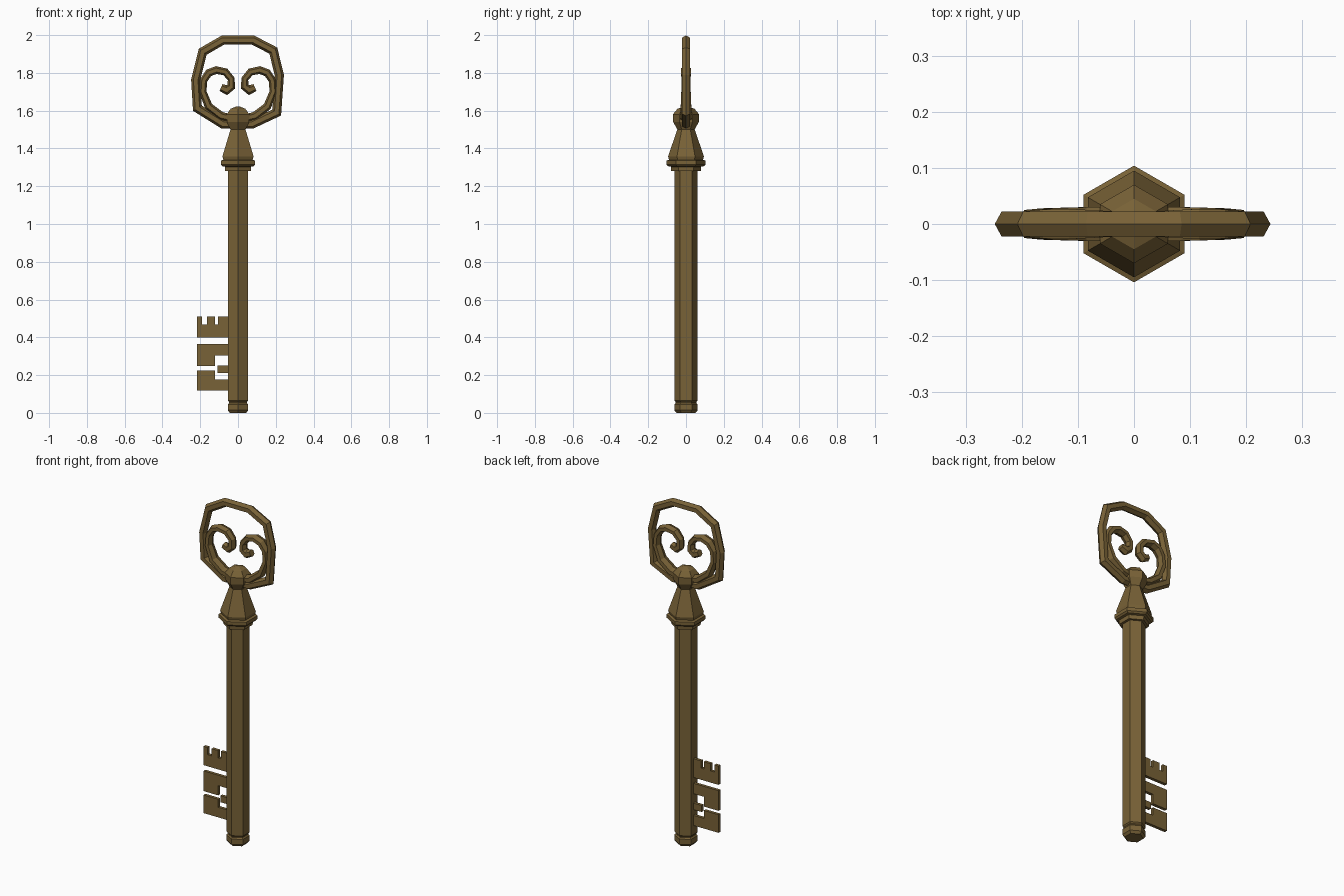
import bpy, bmesh, math
from mathutils import Vector

if "Cube" in bpy.data.objects:
    bpy.data.objects.remove(bpy.data.objects["Cube"])

bronze = bpy.data.materials.new("aged_bronze")
bronze.diffuse_color = (0.19, 0.122, 0.038, 1)
bronze.use_nodes = True
bronze.node_tree.nodes["Principled BSDF"].inputs["Base Color"].default_value = bronze.diffuse_color


def finish(name, bm):
    bmesh.ops.recalc_face_normals(bm, faces=bm.faces)
    me = bpy.data.meshes.new(name)
    bm.to_mesh(me)
    bm.free()
    me.materials.append(bronze)
    ob = bpy.data.objects.new(name, me)
    bpy.context.collection.objects.link(ob)
    return ob


def skin(bm, rings, closed=False):
    # Joins successive vertex rings with quads, capping open ends
    n = len(rings[0])
    pairs = list(zip(rings, rings[1:]))
    if closed:
        pairs.append((rings[-1], rings[0]))
    else:
        bm.faces.new(rings[0])
        bm.faces.new(rings[-1])
    for a, b in pairs:
        for i in range(n):
            j = (i + 1) % n
            bm.faces.new((a[i], a[j], b[j], b[i]))


def hex_turned(name, profile):
    # Six-sided turning with corners facing front and back
    bm = bmesh.new()
    ang = [math.radians(90 + 60 * k) for k in range(6)]
    skin(bm, [[bm.verts.new((r * math.cos(a), r * math.sin(a), z)) for a in ang]
              for r, z in profile])
    return finish(name, bm)


def hex_sweep(name, path, closed=False, side=1):
    # Path points are (x, z, in-plane radius, depth radius), with mitred joints
    bm = bmesh.new()
    rings, n = [], len(path)
    pts = [Vector((side * p[0], p[1])) for p in path]
    for i, p in enumerate(pts):
        before = pts[i - 1] if closed or i else None
        after = pts[(i + 1) % n] if closed or i < n - 1 else None
        d1 = (p - before).normalized() if before else (after - p).normalized()
        d2 = (after - p).normalized() if after else d1
        t = (d1 + d2).normalized()
        nor = Vector((-t.y, t.x)) / max(t.dot(d1), 0.7)
        rx, ry = path[i][2:]
        rings.append([bm.verts.new((p.x + nor.x * rx * math.cos(a),
                                    ry * math.sin(a) / 0.866,
                                    p.y + nor.y * rx * math.cos(a)))
                      for a in [math.radians(60 * k) for k in range(6)]])
    skin(bm, rings, closed)
    return finish(name, bm)


def plate(name, outline, half=0.009):
    bm = bmesh.new()
    f = bm.faces.new([bm.verts.new((x, -half, z)) for x, z in outline])
    ext = bmesh.ops.extrude_face_region(bm, geom=[f])
    bmesh.ops.translate(bm, vec=(0, 2 * half, 0),
                        verts=[v for v in ext["geom"] if isinstance(v, bmesh.types.BMVert)])
    return finish(name, bm)


# Shaft with grooved tip
hex_turned("shaft", [(0.05, 0), (0.062, 0.014), (0.062, 0.045), (0.055, 0.052),
                     (0.055, 0.058), (0.062, 0.065), (0.062, 1.285)])

# Stepped collar, tapered neck and knob
hex_turned("collar_neck", [(0.078, 1.28), (0.08, 1.303), (0.095, 1.306), (0.104, 1.315),
                           (0.104, 1.335), (0.09, 1.34), (0.095, 1.358), (0.045, 1.503)])
hex_turned("knob", [(0.045, 1.50), (0.068, 1.54), (0.07, 1.58), (0.045, 1.61), (0.012, 1.622)])

# Bow: slightly uneven ten-sided ring
ring = [(-0.079, 1.974), (0.079, 1.974), (0.187, 1.918), (0.219, 1.787), (0.205, 1.59),
        (0.075, 1.529), (-0.08, 1.529), (-0.215, 1.613), (-0.224, 1.764), (-0.187, 1.912)]
hex_sweep("bow_ring", [(x, z, 0.024, 0.022) for x, z in ring], closed=True)

# Mirrored inner scrolls
scroll = [(0.02, 1.555, 0.02, 0.03), (0.09, 1.572, 0.022, 0.03), (0.155, 1.622, 0.021, 0.028),
          (0.186, 1.70, 0.019, 0.025), (0.182, 1.76, 0.019, 0.023), (0.155, 1.80, 0.02, 0.026),
          (0.115, 1.815, 0.02, 0.027), (0.067, 1.805, 0.019, 0.024), (0.036, 1.768, 0.018, 0.022),
          (0.036, 1.727, 0.02, 0.022), (0.06, 1.709, 0.023, 0.022), (0.09, 1.722, 0.02, 0.018)]
for s, label in ((-1, "left"), (1, "right")):
    hex_sweep("scroll_" + label, scroll, side=s)

# Key bit: notched top plate, two hooked plates and a small tongue
L, M, R = -0.217, -0.122, -0.04
plate("bit_top", [(L, 0.40), (R, 0.40), (R, 0.51), (-0.105, 0.51), (-0.105, 0.468), (M, 0.468),
                  (M, 0.51), (-0.165, 0.51), (-0.165, 0.468), (-0.19, 0.468), (-0.19, 0.51), (L, 0.51)])
plate("bit_middle", [(L, 0.248), (M, 0.248), (M, 0.305), (R, 0.305), (R, 0.366), (L, 0.366)])
plate("bit_bottom", [(L, 0.119), (R, 0.119), (R, 0.178), (M, 0.178), (M, 0.225), (L, 0.225)])
plate("bit_tongue", [(-0.108, 0.212), (R, 0.212), (R, 0.25), (-0.108, 0.25)])
